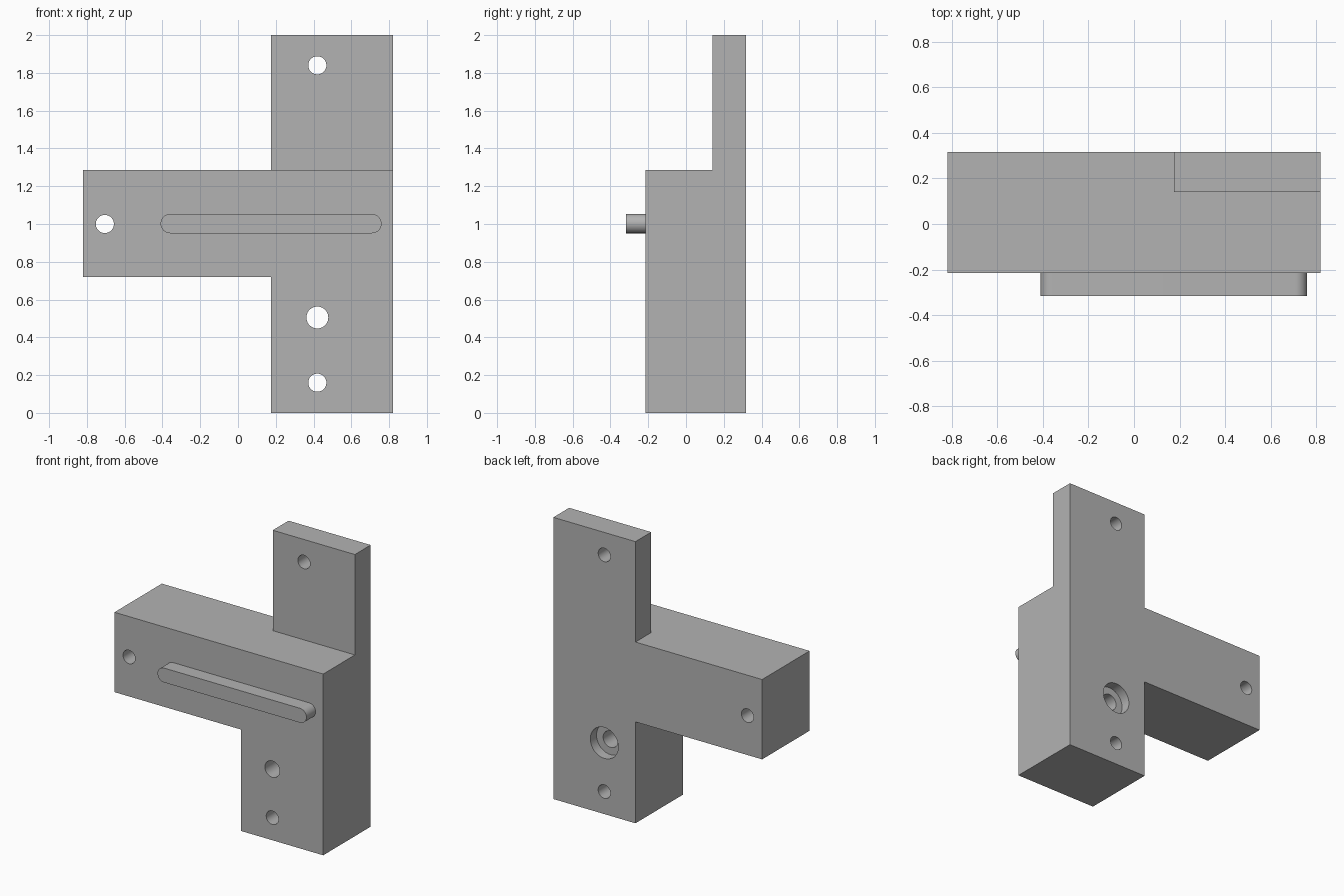
import bpy, bmesh, math

cube = bpy.data.objects.get("Cube")
if cube:
    bpy.data.objects.remove(cube, do_unlink=True)

grey = bpy.data.materials.new("plain grey")
grey.use_nodes = True
colour = (0.45, 0.45, 0.45, 1)
grey.diffuse_color = colour
grey.node_tree.nodes["Principled BSDF"].inputs["Base Color"].default_value = colour

FRONT, BACK, STEP = -0.215, 0.317, 0.14
LEFT, STEM, RIGHT = -0.82, 0.175, 0.82
ARM_LOW, ARM_TOP, TOP = 0.72, 1.287, 2.0


def prism(name, outline, y0, y1):
    """Extrude an (x, z) outline from y0 back to y1."""
    bm = bmesh.new()
    face = bm.faces.new([bm.verts.new((x, y0, z)) for x, z in outline])
    side = bmesh.ops.extrude_face_region(bm, geom=[face])
    verts = [v for v in side["geom"] if isinstance(v, bmesh.types.BMVert)]
    bmesh.ops.translate(bm, verts=verts, vec=(0, y1 - y0, 0))
    bmesh.ops.recalc_face_normals(bm, faces=bm.faces)
    mesh = bpy.data.meshes.new(name)
    bm.to_mesh(mesh)
    bm.free()
    mesh.materials.append(grey)
    obj = bpy.data.objects.new(name, mesh)
    bpy.context.collection.objects.link(obj)
    return obj


def arc(x, z, r, start, end, n):
    """Points along a circular arc, both ends included."""
    angles = [start + (end - start) * i / n for i in range(n + 1)]
    return [(x + r * math.cos(a), z + r * math.sin(a)) for a in angles]


def circle(x, z, r, n=40):
    return arc(x, z, r, 0, math.tau, n)[:-1]


def cut(target, cutter):
    cutter.hide_render = True
    mod = target.modifiers.new(cutter.name, "BOOLEAN")
    mod.operation = "DIFFERENCE"
    mod.solver = "EXACT"
    mod.object = cutter
    bpy.context.view_layer.objects.active = target
    bpy.ops.object.modifier_apply(modifier=mod.name)
    bpy.data.objects.remove(cutter, do_unlink=True)


def smooth(obj):
    bpy.ops.object.select_all(action="DESELECT")
    obj.select_set(True)
    bpy.context.view_layer.objects.active = obj
    bpy.ops.object.shade_smooth_by_angle(angle=math.radians(30))


# Body: upright post with a side arm
body = prism("bracket_body", [
    (STEM, 0), (RIGHT, 0), (RIGHT, TOP), (STEM, TOP),
    (STEM, ARM_TOP), (LEFT, ARM_TOP), (LEFT, ARM_LOW), (STEM, ARM_LOW)],
    FRONT, BACK)

# Thin the upper post down to a plate
cut(body, prism("step_cutter", [
    (0, ARM_TOP), (1, ARM_TOP), (1, TOP + 1), (0, TOP + 1)], -1, STEP))

# Through holes
for x, z, r in [(0.42, 1.84, 0.048), (0.42, 0.16, 0.048),
                (-0.705, 1.0, 0.048), (0.42, 0.505, 0.058)]:
    cut(body, prism("hole_cutter", circle(x, z, r), -1, 1))

# Counterbore at the back of the larger hole
cut(body, prism("counterbore_cutter", circle(0.42, 0.505, 0.11), BACK - 0.07, 1))
smooth(body)

# Round-ended rail on the front
R = 0.051
half = math.pi / 2
rail = prism("guide_rail",
             arc(0.76 - R, 1.002, R, -half, half, 20)
             + arc(-0.41 + R, 1.002, R, half, 3 * half, 20),
             -0.317, FRONT)
smooth(rail)
